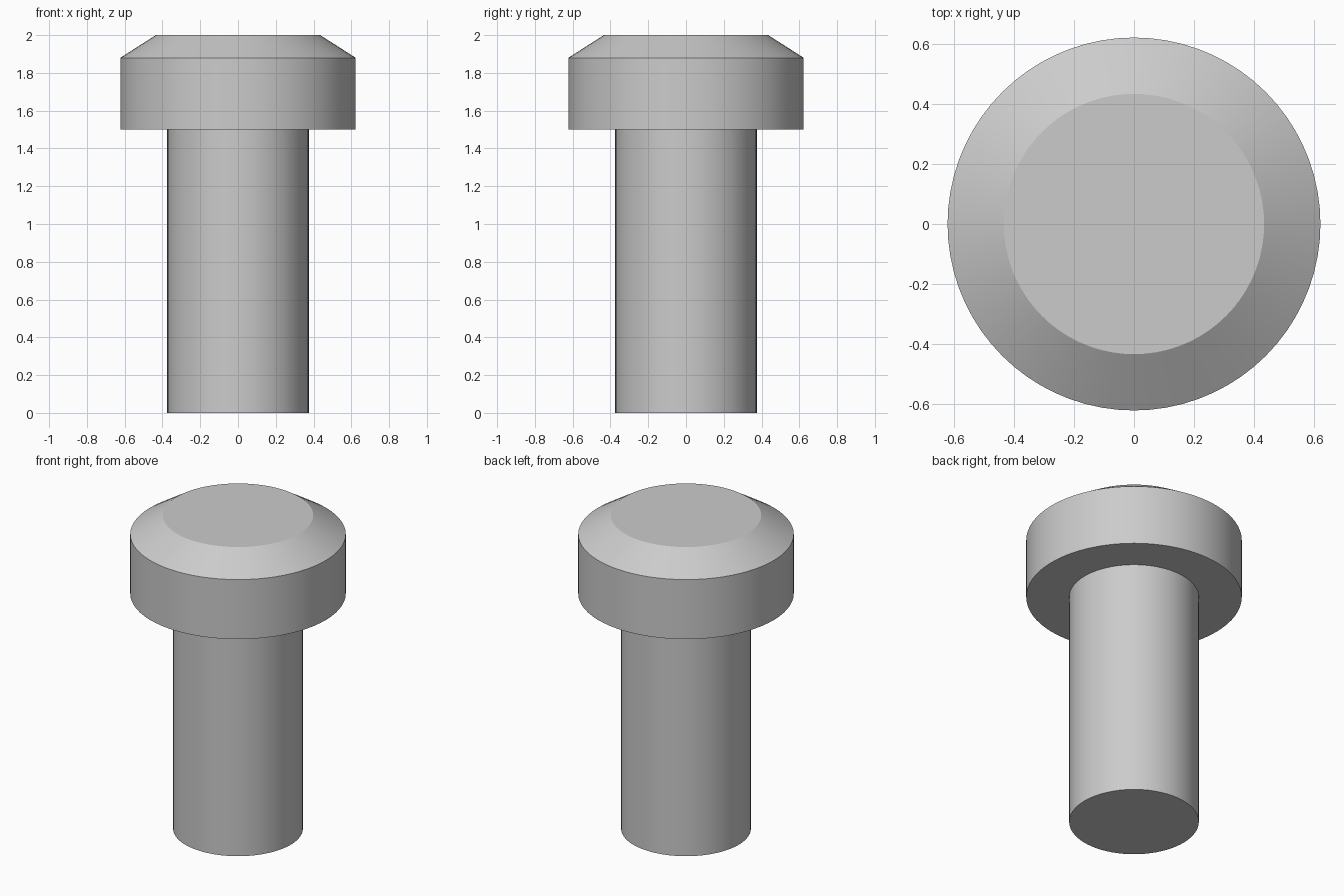
import bpy
import bmesh
import math

cube = bpy.data.objects.get("Cube")
if cube:
    bpy.data.objects.remove(cube, do_unlink=True)

SIDES = 72

steel = bpy.data.materials.new("plain grey")
colour = (0.6, 0.6, 0.6, 1)
steel.diffuse_color = colour
steel.use_nodes = True
steel.node_tree.nodes["Principled BSDF"].inputs["Base Color"].default_value = colour


def lathe(name, profile):
    """Turn a closed (radius, height) outline around the z axis."""
    bm = bmesh.new()
    rings = []
    for radius, z in profile:
        angles = [2 * math.pi * i / SIDES for i in range(SIDES)]
        rings.append([bm.verts.new((radius * math.cos(a), radius * math.sin(a), z))
                      for a in angles])
    for low, high in zip(rings, rings[1:]):
        for i in range(SIDES):
            j = (i + 1) % SIDES
            bm.faces.new((low[i], low[j], high[j], high[i]))
    bm.faces.new(rings[0][::-1])
    bm.faces.new(rings[-1])
    mesh = bpy.data.meshes.new(name)
    bm.to_mesh(mesh)
    bm.free()
    mesh.materials.append(steel)
    obj = bpy.data.objects.new(name, mesh)
    bpy.context.collection.objects.link(obj)
    bpy.ops.object.select_all(action="DESELECT")
    obj.select_set(True)
    bpy.context.view_layer.objects.active = obj
    bpy.ops.object.shade_smooth_by_angle(angle=math.radians(25))
    return obj


# Straight shank, wide head with chamfered rim, in one turned piece
lathe("headed_pin", [(0.375, 0), (0.375, 1.5), (0.623, 1.5),
                     (0.623, 1.88), (0.435, 2)])
